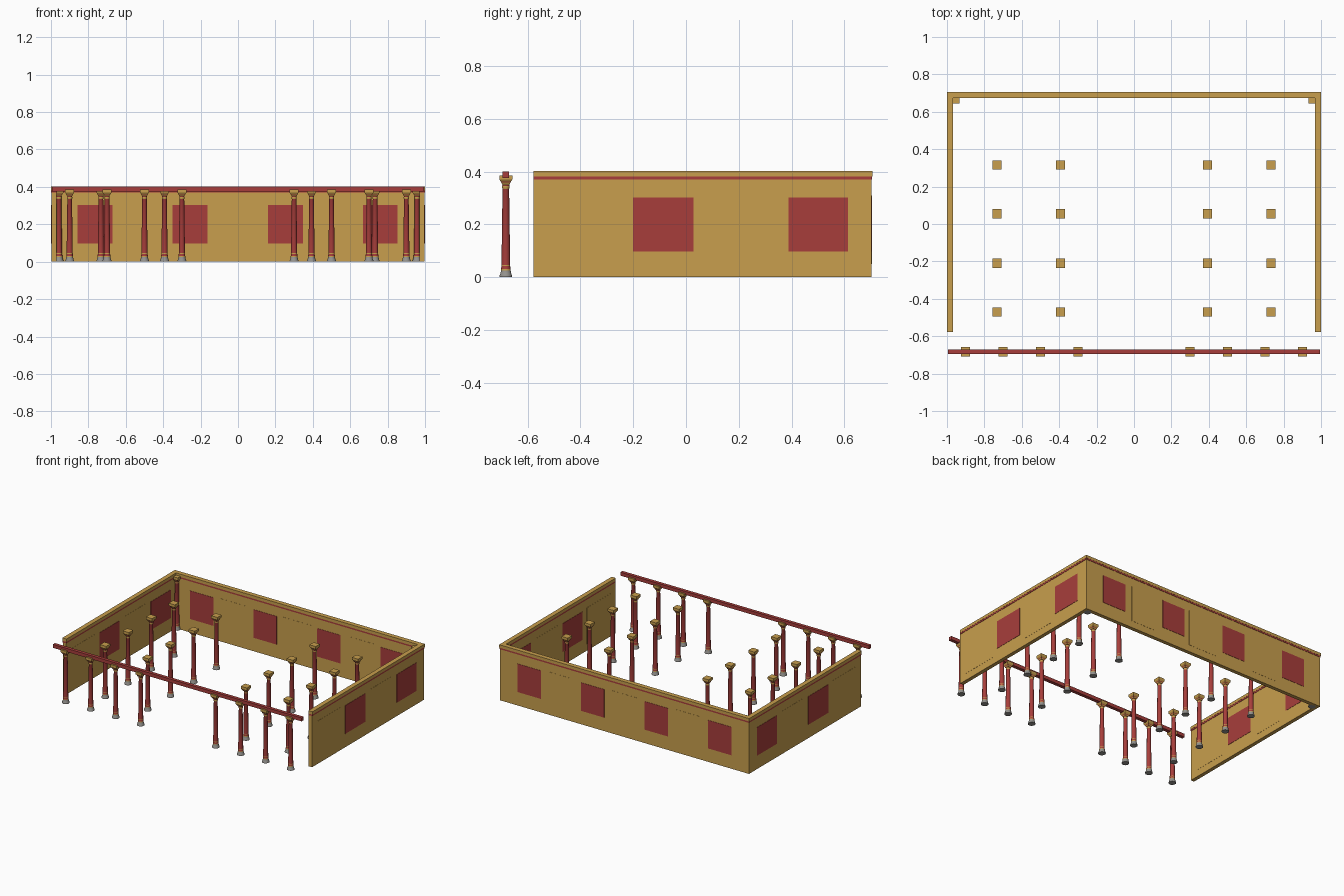
import bpy, bmesh, math

if "Cube" in bpy.data.objects:
    bpy.data.objects.remove(bpy.data.objects["Cube"])


def material(name, rgb):
    m = bpy.data.materials.new(name)
    m.diffuse_color = (*rgb, 1)
    m.use_nodes = True
    m.node_tree.nodes["Principled BSDF"].inputs["Base Color"].default_value = m.diffuse_color
    return m


GOLD = material("ochre gold", (0.58, 0.345, 0.075))
RED = material("brick red", (0.39, 0.048, 0.044))
GREY = material("stone grey", (0.30, 0.29, 0.27))


def box(name, x0, x1, y0, y1, z0, z1, mat):
    bm = bmesh.new()
    bmesh.ops.create_cube(bm, size=1)
    for v in bm.verts:
        v.co = ((x0 + x1) / 2 + v.co.x * (x1 - x0),
                (y0 + y1) / 2 + v.co.y * (y1 - y0),
                (z0 + z1) / 2 + v.co.z * (z1 - z0))
    me = bpy.data.meshes.new(name)
    bm.to_mesh(me)
    bm.free()
    me.materials.append(mat)
    ob = bpy.data.objects.new(name, me)
    bpy.context.collection.objects.link(ob)
    return ob


def loft(bm, rings, sides):
    """Stack rings (half width, z, material index) into a closed solid."""
    turn = math.pi / sides
    loops = []
    for r, z, _ in rings:
        k = r / math.cos(turn)
        loops.append([bm.verts.new((k * math.cos(turn + 2 * turn * i),
                                    k * math.sin(turn + 2 * turn * i), z))
                      for i in range(sides)])
    for j in range(len(rings) - 1):
        for i in range(sides):
            n = (i + 1) % sides
            f = bm.faces.new((loops[j][i], loops[j][n], loops[j + 1][n], loops[j + 1][i]))
            f.material_index = rings[j][2]
            f.smooth = sides > 4
    bm.faces.new(loops[0][::-1]).material_index = rings[0][2]
    bm.faces.new(loops[-1]).material_index = rings[-1][2]


# Column mesh: stone foot, ringed red shaft, square flared capital
G, R, S = 0, 1, 2
bm = bmesh.new()
loft(bm, [(0.024, 0, S), (0.024, 0.006, S), (0.021, 0.012, S), (0.018, 0.026, G),
          (0.018, 0.031, R), (0.0165, 0.042, G), (0.0165, 0.046, R),
          (0.0125, 0.335, G), (0.014, 0.338, G), (0.014, 0.345, R), (0.012, 0.352, R)], 12)
loft(bm, [(0.013, 0.350, G), (0.017, 0.358, R), (0.019, 0.362, G),
          (0.0245, 0.370, G), (0.0245, 0.386, G)], 4)
column_mesh = bpy.data.meshes.new("column")
bm.to_mesh(column_mesh)
bm.free()
for m in (GOLD, RED, GREY):
    column_mesh.materials.append(m)


def column(name, x, y):
    ob = bpy.data.objects.new(name, column_mesh)
    ob.location = (x, y, 0)
    bpy.context.collection.objects.link(ob)


for s in (-1, 1):
    for x in (0.3, 0.5, 0.7, 0.9):
        column("porch_column", s * x, -0.683)
    for x in (0.393, 0.733):
        for y in (0.315, 0.055, -0.21, -0.47):
            column("hall_column", s * x, y)
    column("corner_column", s * 0.957, 0.668)

# Beam over the front row
box("porch_beam", -0.995, 0.995, -0.695, -0.671, 0.376, 0.401, RED)

# Walls: back wall and two side walls, slightly thinner than their cornice
E, T, FRONT, BACK = 0.003, 0.033, -0.578, 0.707
WINDOWS_X = [(-0.857, -0.67), (-0.35, -0.163), (0.16, 0.347), (0.667, 0.854)]
PANELS_X = [(-0.61, -0.41), (-0.12, 0.12), (0.41, 0.61)]
WINDOWS_Y = [(-0.2, 0.028), (0.388, 0.615)]
PANELS_Y = [(-0.52, -0.25), (0.08, 0.34)]


def back_piece(name, a, b, z0, z1, grow, mat):
    box(name, a, b, BACK - T + E - grow, BACK - E + grow, z0, z1, mat)


def side_piece(name, s, a, b, z0, z1, grow, mat):
    inner, outer = 1 - T + E - grow, 1 - E + grow
    box(name, min(s * inner, s * outer), max(s * inner, s * outer), a, b, z0, z1, mat)


BANDS = [("wall", 0, 0.37, 0, GOLD), ("red_band", 0.37, 0.381, 0.002, RED),
         ("cornice", 0.381, 0.402, E, GOLD)]
for part, z0, z1, grow, mat in BANDS:
    back_piece("back_" + part, -1 + E - grow, 1 - E + grow, z0, z1, grow, mat)
    for s in (-1, 1):
        side_piece("side_" + part, s, FRONT, BACK - T + E - grow, z0, z1, grow, mat)

# Red windows and shallow plain panels, showing on both faces of each wall
for a, b in WINDOWS_X:
    back_piece("back_window", a, b, 0.098, 0.302, 0.002, RED)
for a, b in PANELS_X:
    back_piece("back_panel", a, b, 0.05, 0.31, 0.001, GOLD)
for s in (-1, 1):
    for a, b in WINDOWS_Y:
        side_piece("side_window", s, a, b, 0.098, 0.302, 0.002, RED)
    for a, b in PANELS_Y:
        side_piece("side_panel", s, a, b, 0.05, 0.31, 0.001, GOLD)
